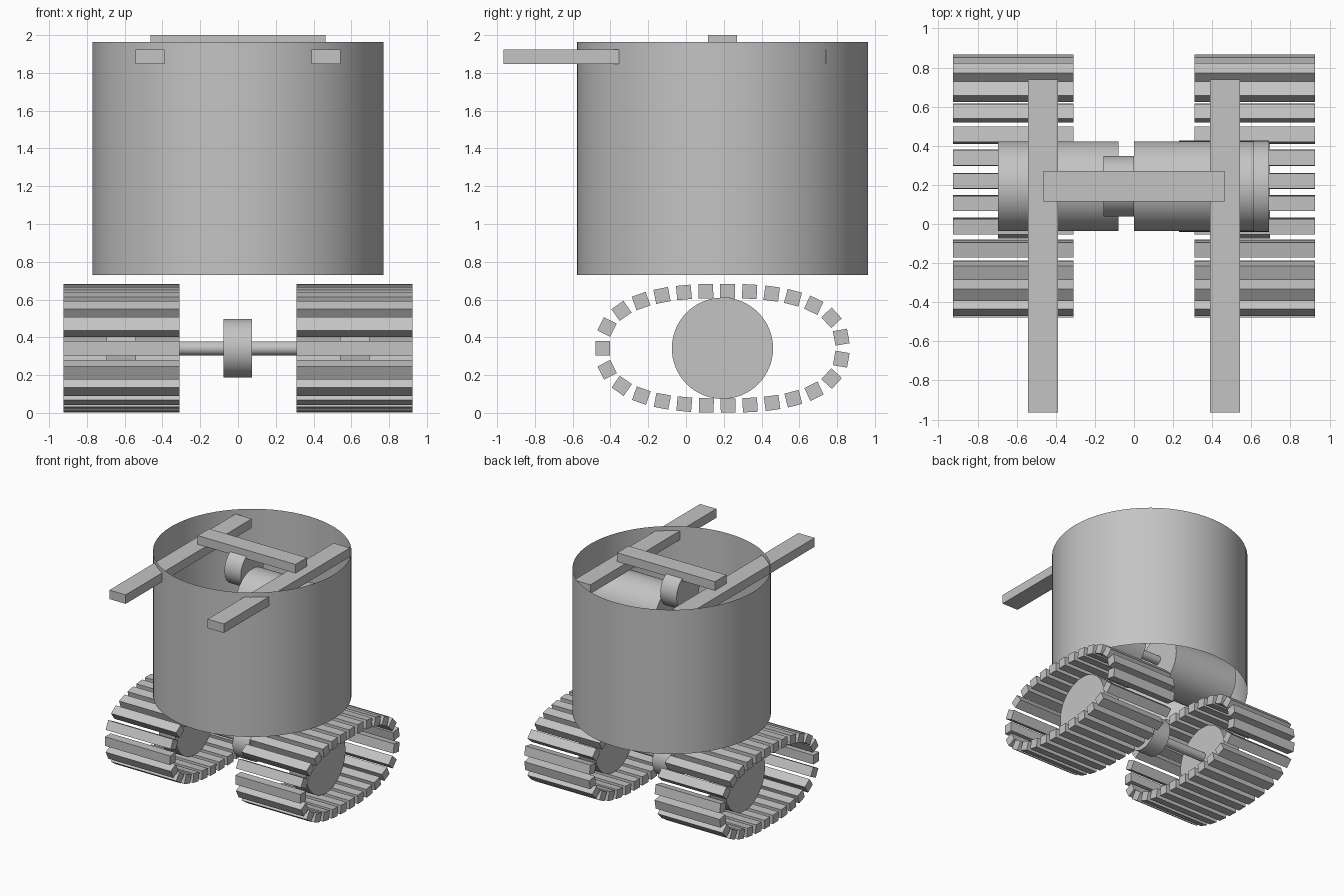
import bpy, math
from mathutils import Matrix, Vector

cube = bpy.data.objects.get("Cube")
if cube:
    bpy.data.objects.remove(cube, do_unlink=True)

grey = bpy.data.materials.new("plain_grey")
grey.use_nodes = True
grey.diffuse_color = (0.55, 0.55, 0.55, 1)
grey.node_tree.nodes["Principled BSDF"].inputs["Base Color"].default_value = (0.55, 0.55, 0.55, 1)

MID_Y = 0.193    # shared centre line of the tub, wheels and shafts
AXLE_Z = 0.342


def finish(name, smooth=False):
    ob = bpy.context.object
    ob.name = name
    ob.data.materials.append(grey)
    if smooth:
        bpy.ops.object.shade_smooth_by_angle(angle=math.radians(35))
    return ob


def box(name, low, high):
    low, high = Vector(low), Vector(high)
    bpy.ops.mesh.primitive_cube_add(size=1, location=(low + high) / 2)
    ob = finish(name)
    ob.data.transform(Matrix.Diagonal((*(high - low), 1)))
    return ob


def cylinder_x(name, x0, x1, z, radius):
    bpy.ops.mesh.primitive_cylinder_add(
        vertices=64, radius=radius, depth=x1 - x0,
        location=((x0 + x1) / 2, MID_Y, z), rotation=(0, math.pi / 2, 0))
    return finish(name, True)


def track_path(count, a=0.633, b=0.303, power=2.5, steps=2000):
    """Evenly spaced (y, z, angle) on a rounded oval loop."""
    def squash(v, size):
        return math.copysign(abs(v) ** (2 / power), v) * size
    pts = []
    for i in range(steps + 1):
        t = math.pi + 2 * math.pi * i / steps
        pts.append(Vector((squash(math.cos(t), a), squash(math.sin(t), b))))
    total = sum((q - p).length for p, q in zip(pts, pts[1:]))
    result, run = [], 0
    for i in range(steps):
        if run >= len(result) * total / count and len(result) < count:
            tangent = pts[(i + 8) % steps] - pts[(i - 8) % steps]
            result.append((pts[i].x, pts[i].y, math.atan2(tangent.y, tangent.x)))
        run += (pts[i + 1] - pts[i]).length
    return result


# Open-ended round tub
bpy.ops.mesh.primitive_cylinder_add(vertices=64, radius=0.77, depth=1.235,
                                    end_fill_type='NOTHING', location=(0, MID_Y, 1.347))
finish("tub_wall", True)

# Two forward arms and the crossbar resting on them
for side, sx in (("left", 1), ("right", -1)):
    box(side + "_arm", (sx * 0.465 - 0.077, -0.965, 1.848), (sx * 0.465 + 0.077, 0.74, 1.925))
box("crossbar", (-0.463, 0.116, 1.925), (0.463, 0.27, 2.0))

# Drums, pulley and shaft inside the tub
cylinder_x("upper_drum", 0, 0.613, 1.58, 0.23)
cylinder_x("upper_pulley", -0.155, 0, 1.81, 0.155)
cylinder_x("right_lower_drum", -0.695, -0.08, 1.03, 0.23)
cylinder_x("left_lower_drum", 0.23, 0.69, 1.03, 0.233)
cylinder_x("lower_drum_shaft", -0.08, 0.23, 1.05, 0.037)

# Axle with centre pulley
cylinder_x("axle", -0.55, 0.55, AXLE_Z, 0.037)
cylinder_x("axle_pulley", -0.078, 0.075, AXLE_Z, 0.155)

# Wheels and slatted tracks
slats = track_path(27)
for side, sx in (("left", 1), ("right", -1)):
    cylinder_x(side + "_wheel", sx * 0.618 - 0.077, sx * 0.618 + 0.077, AXLE_Z, 0.268)
    for i, (y, z, angle) in enumerate(slats):
        slat = box(f"{side}_track_slat_{i + 1}", (-0.308, -0.039, -0.038), (0.308, 0.039, 0.038))
        slat.location = (sx * 0.617, MID_Y + y, AXLE_Z + z)
        slat.rotation_euler.x = angle
